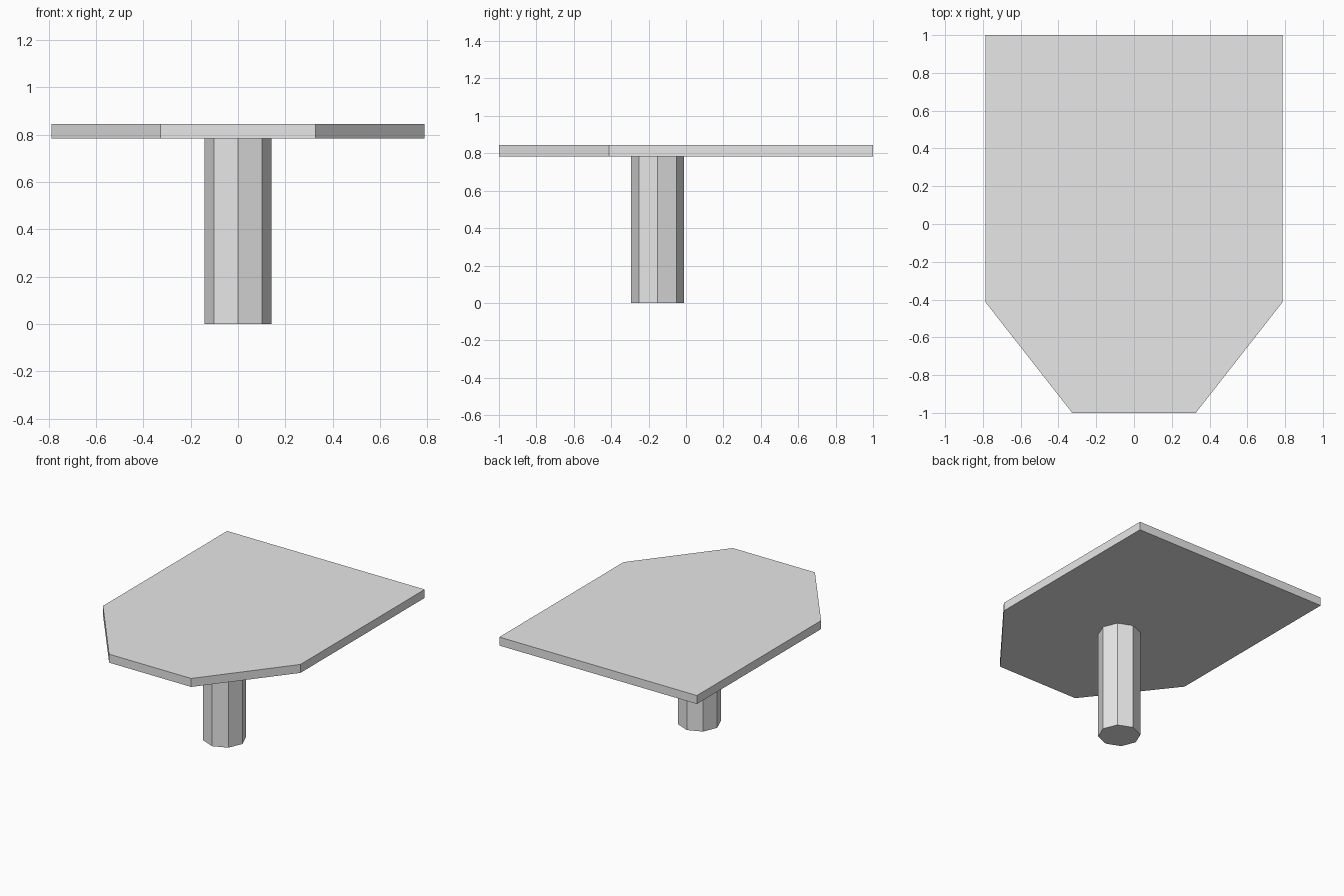
import bpy
import bmesh

cube = bpy.data.objects.get("Cube")
if cube:
    bpy.data.objects.remove(cube, do_unlink=True)

TOP_Z, UNDER_Z = 0.845, 0.784

# Single plain grey finish
grey = bpy.data.materials.new("light_grey")
grey.use_nodes = True
colour = (0.8, 0.8, 0.8, 1)
grey.diffuse_color = colour
grey.node_tree.nodes["Principled BSDF"].inputs["Base Color"].default_value = colour

# Table top: half outline mirrored across x, then extruded to a slab
half = [(0.327, -1.0), (0.787, -0.413), (0.787, 1.0)]
outline = half + [(-x, y) for x, y in reversed(half)]
bm = bmesh.new()
face = bm.faces.new([bm.verts.new((x, y, UNDER_Z)) for x, y in outline])
extruded = bmesh.ops.extrude_face_region(bm, geom=[face], use_keep_orig=True)
for v in extruded["geom"]:
    if isinstance(v, bmesh.types.BMVert):
        v.co.z = TOP_Z
bmesh.ops.recalc_face_normals(bm, faces=bm.faces)
mesh = bpy.data.meshes.new("table_top")
bm.to_mesh(mesh)
bm.free()
table_top = bpy.data.objects.new("table_top", mesh)
bpy.context.collection.objects.link(table_top)
table_top.data.materials.append(grey)

# Octagonal pedestal, set towards the front
bpy.ops.mesh.primitive_cylinder_add(
    vertices=8, radius=0.142, depth=UNDER_Z, location=(0, -0.152, UNDER_Z / 2))
pedestal = bpy.context.object
pedestal.name = pedestal.data.name = "pedestal"
pedestal.data.materials.append(grey)
